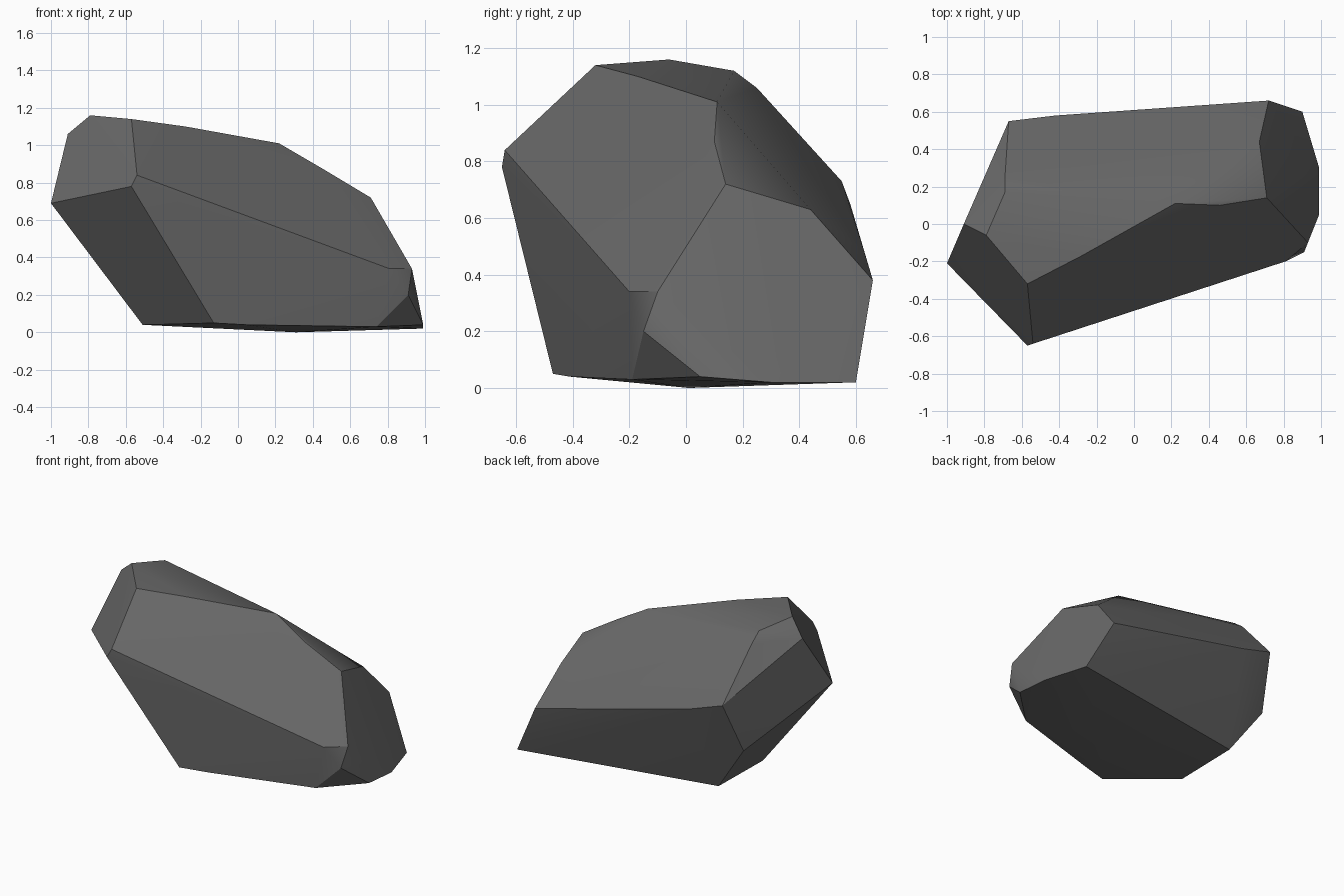
import bpy
import bmesh
import math

# Remove the default cube
default_cube = bpy.data.objects.get("Cube")
if default_cube:
    bpy.data.objects.remove(default_cube, do_unlink=True)


def make_material(name, colour):
    material = bpy.data.materials.new(name)
    material.use_nodes = True
    material.diffuse_color = colour
    shader = material.node_tree.nodes["Principled BSDF"]
    shader.inputs["Base Color"].default_value = colour
    shader.inputs["Roughness"].default_value = 0.9
    return material


def build_hull(name, corner_groups, material):
    """Wrap a boulder skin around groups of chipped corners."""
    bm = bmesh.new()
    for group in corner_groups:
        for corner in group:
            bm.verts.new(corner)
    bmesh.ops.convex_hull(bm, input=bm.verts[:], use_existing_faces=False)
    # Drop any corner that lies inside the skin
    loose = [v for v in bm.verts if not v.link_faces]
    bmesh.ops.delete(bm, geom=loose, context="VERTS")
    bmesh.ops.recalc_face_normals(bm, faces=bm.faces[:])
    mesh = bpy.data.meshes.new(name)
    bm.to_mesh(mesh)
    bm.free()
    mesh.materials.append(material)
    rock = bpy.data.objects.new(name, mesh)
    bpy.context.collection.objects.link(rock)
    return rock


# Raised shoulder, with the blunt end facet around it
shoulder = [
    (-1, -.21, .69), (-.91, 0, 1.06), (-.79, -.06, 1.16),
    (-.57, -.32, 1.14), (-.57, -.65, .78), (-.54, -.64, .84),
    (-.69, .17, 1.12), (-.69, .25, 1.06),
]

# Long ridge sloping down between the top and the front facet
ridge = [
    (-.28, -.17, 1.1), (.22, .11, 1.01), (.46, .1, .87), (.71, .14, .72),
]

# Rear brow, where the top turns over into the back facet
brow = [
    (-.67, .55, .73), (-.42, .58, .65), (.36, .63, .48), (.72, .66, .38),
]

# Low tip, with its small chipped corner
tip = [
    (.67, .44, .63), (.93, -.1, .34), (.81, -.2, .34),
    (.91, -.15, .2), (.99, .05, .04), (.74, -.19, .03),
]

# Underside outline and the shallow keel it rests on
underside = [
    (.9, .6, .02), (.99, .3, .02), (.31, .01, 0), (.05, -.41, .04),
    (-.13, -.47, .05), (-.51, -.13, .04), (-.5, .35, .04), (-.73, .4, .37),
]

stone_grey = make_material("stone_grey", (.14, .14, .14, 1))
boulder = build_hull(
    "boulder", [shoulder, ridge, brow, tip, underside], stone_grey
)

# Soft facets with crisp breaks between them
bpy.ops.object.select_all(action="DESELECT")
boulder.select_set(True)
bpy.context.view_layer.objects.active = boulder
bpy.ops.object.shade_smooth_by_angle(angle=math.radians(30))
weighted = boulder.modifiers.new("facet_normals", "WEIGHTED_NORMAL")
weighted.keep_sharp = True
